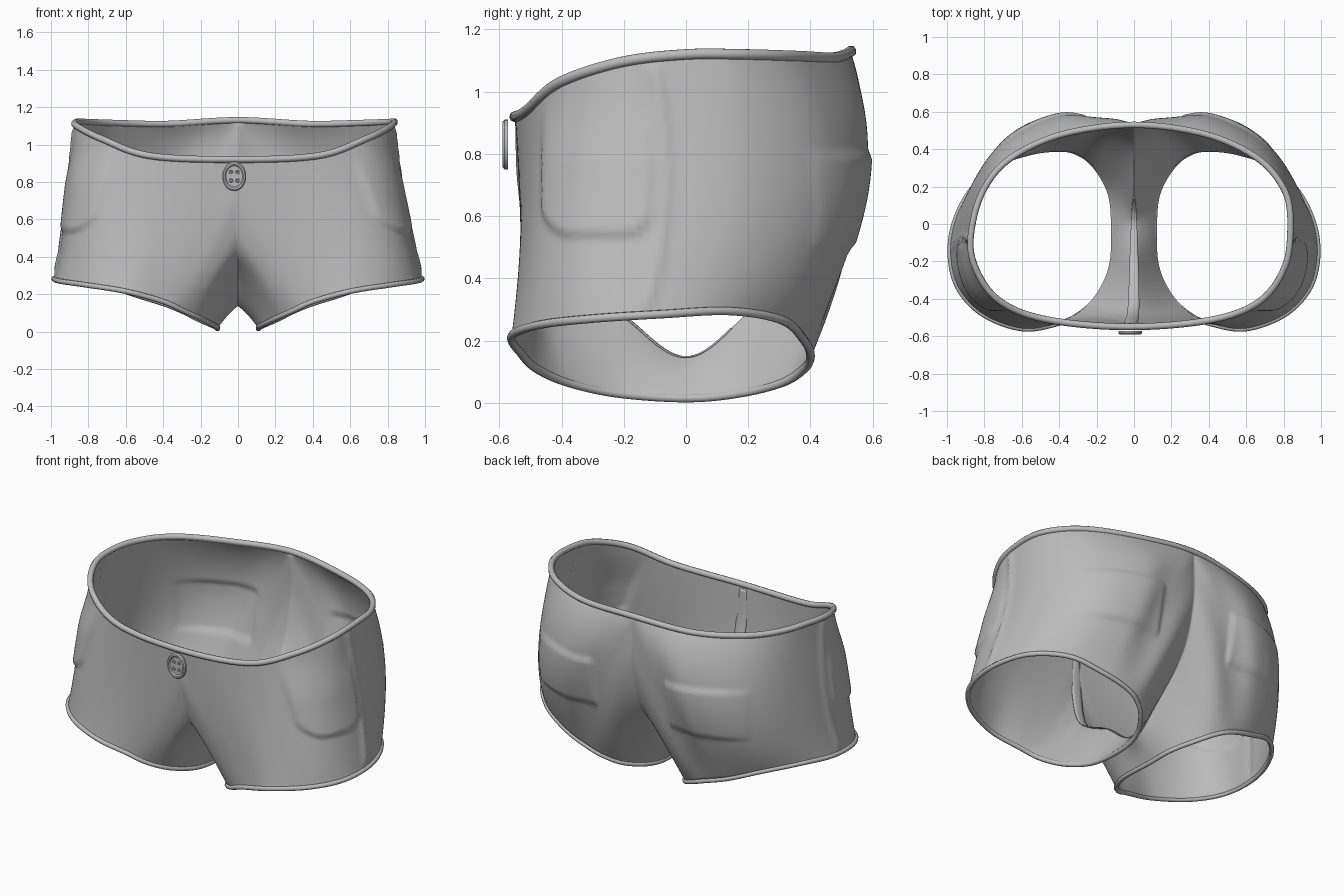
import bpy, bmesh, math
from mathutils import Vector as V

if "Cube" in bpy.data.objects:
    bpy.data.objects.remove(bpy.data.objects["Cube"])

grey = bpy.data.materials.new("grey cloth")
grey.diffuse_color = (0.5, 0.5, 0.5, 1)
grey.use_nodes = True
grey.node_tree.nodes["Principled BSDF"].inputs["Base Color"].default_value = grey.diffuse_color

# Columns running from waist or centre seam, over the panel, down to the leg hem
OUTER = [
    [(0, -.55, .92), (.24, -.53, .5), (.40, -.53, .16)],
    [(.45, -.51, .94), (.52, -.525, .57), (.6, -.56, .215)],
    [(.705, -.405, 1.03), (.75, -.455, .62), (.82, -.475, .25)],
    [(.835, -.21, 1.095), (.875, -.30, .67), (.955, -.31, .27)],
    [(.85, 0, 1.12), (.905, -.05, .68), (.98, -.08, .285)],
    [(.80, .19, 1.12), (.85, .225, .68), (.9, .14, .295)],
    [(.655, .355, 1.115), (.69, .45, .68), (.74, .31, .265)],
    [(.38, .48, 1.11), (.42, .575, .72), (.56, .38, .2)],
    [(0, .53, 1.13), (.22, .555, .72), (.4, .40, .15)]]
INNER = [
    OUTER[-1],
    [(0, .53, .82), (.16, .51, .48), (.3, .38, .11)],
    [(0, .44, .52), (.11, .39, .32), (.21, .31, .065)],
    [(0, .2, .275), (.06, .19, .16), (.13, .17, .03)],
    [(0, 0, .135), (.055, 0, .085), (.11, 0, .015)],
    [(0, -.22, .28), (.06, -.22, .16), (.12, -.22, .03)],
    [(0, -.455, .42), (.1, -.43, .27), (.19, -.38, .065)],
    [(0, -.535, .66), (.14, -.505, .38), (.29, -.48, .11)],
    OUTER[0]]
STEPS, ROWS = 12, 48


def col(c, v):
    """Point on a column at v, as a parabola through its three points."""
    a, b, d = map(V, c)
    return a * (1 - v) * (1 - 2 * v) + b * 4 * v * (1 - v) + d * v * (2 * v - 1)


def spline(p, first, last):
    pts = [first] + p + [last]
    out = []
    for i in range(1, len(pts) - 2):
        a, b, c, d = pts[i - 1:i + 3]
        for k in range(STEPS):
            t = k / STEPS
            out.append(.5 * (2 * b + (c - a) * t + (2 * a - 5 * b + 4 * c - d) * t * t
                             + (3 * b - a - 3 * c + d) * t ** 3))
    return out


def flip(p):
    return V((-p.x, p.y, p.z))


def loop(v):
    """Closed loop round one half of the garment at height fraction v."""
    o = [col(c, v) for c in OUTER]
    n = [col(c, v) for c in INNER]
    outer = spline(o, flip(o[1]).lerp(n[-2], v), flip(o[-2]).lerp(n[1], v))
    inner = spline(n, (2 * n[0] - n[1]).lerp(o[-2], v), (2 * n[-1] - n[-2]).lerp(o[1], v))
    return outer, inner


def step(a, b, x):
    t = min(1, max(0, (x - a) / (b - a)))
    return t * t * (3 - 2 * t)


def sway(p):
    """The upper front sits a little to one side."""
    return V((p.x - .022 * step(.3, .9, p.z) * step(.2, -.15, p.y), p.y, p.z))


def patch(u, w, cu, cw, hu, hw, r, soft=.025):
    """One inside a rounded rectangle, fading to zero outside."""
    du, dw = abs(u - cu) - hu + r, abs(w - cw) - hw + r
    d = math.hypot(max(du, 0), max(dw, 0)) + min(max(du, dw), 0) - r
    return 1 - step(-soft, 0, d)


def relief(p):
    h = 0
    if p.x > .6:   # side pocket, melting into the cloth at its top, and side seam
        h += .017 * patch(p.y, p.z, -.28, .80, .19, .275, .11) * (1 - step(.75, 1.0, p.z))
        ys = -.07 - .05 * ((p.z - .75) / .4) ** 2
        fade = step(.28, .34, p.z) * (1 - step(1.06, 1.11, p.z))
        h += .012 * fade * math.exp(-((p.y - ys) / .02) ** 2)
    if p.y > .15:  # back pocket, with a soft outer side
        h += .014 * patch(p.x, p.z, .49, .65, .25, .165, .03, .03) * (1 - .7 * step(.55, .74, p.x))
    return h


def finish(ob, angle=50):
    ob.data.materials.append(grey)
    bpy.ops.object.select_all(action='DESELECT')
    ob.select_set(True)
    bpy.context.view_layer.objects.active = ob
    if ob.type == 'MESH':
        bpy.ops.object.shade_smooth_by_angle(angle=math.radians(angle))
    return ob


def add_mesh(name, bm):
    me = bpy.data.meshes.new(name)
    bm.to_mesh(me)
    bm.free()
    ob = bpy.data.objects.new(name, me)
    bpy.context.collection.objects.link(ob)
    return ob


# Cloth shell: one half, then its mirror image
bm = bmesh.new()
grid = []
for r in range(ROWS + 1):
    o, i = loop(r / ROWS)
    grid.append([bm.verts.new(p) for p in o + i])
N = len(grid[0])
for r in range(ROWS):
    for c in range(N):
        d = (c + 1) % N
        bm.faces.new((grid[r][c], grid[r + 1][c], grid[r + 1][d], grid[r][d]))
bm.normal_update()
if grid[ROWS // 2][STEPS * 4].normal.x < 0:
    bmesh.ops.reverse_faces(bm, faces=bm.faces[:])
# Soften the panel joins, keeping waist, hem and centre seam
free = [v for row in grid[1:-1] for v in row]
for _ in range(4):
    bmesh.ops.smooth_vert(bm, verts=free, factor=.5, use_axis_x=True, use_axis_y=True, use_axis_z=True)
bm.normal_update()
for v, m in [(v, v.normal * relief(v.co)) for v in bm.verts]:
    v.co += m
for v in grid[0][STEPS * 8:] + [grid[0][0]]:
    v.co.x = 0
copy = bmesh.ops.duplicate(bm, geom=bm.verts[:] + bm.edges[:] + bm.faces[:])["geom"]
for g in copy:
    if isinstance(g, bmesh.types.BMVert):
        g.co.x *= -1
bmesh.ops.reverse_faces(bm, faces=[g for g in copy if isinstance(g, bmesh.types.BMFace)])
for v in bm.verts:
    v.co = sway(v.co)
bmesh.ops.remove_doubles(bm, verts=bm.verts[:], dist=.0005)
shell = add_mesh("shorts_cloth", bm)
m = shell.modifiers.new("Thickness", 'SOLIDIFY')
m.thickness = .012
finish(shell, 70)


# Rolled edges
def roll(name, pts, radius):
    cu = bpy.data.curves.new(name, 'CURVE')
    cu.dimensions = '3D'
    cu.bevel_depth = radius
    cu.bevel_resolution = 2
    s = cu.splines.new('POLY')
    s.points.add(len(pts) - 1)
    for q, p in zip(s.points, pts):
        q.co = (*sway(p), 1)
    s.use_cyclic_u = True
    ob = bpy.data.objects.new(name, cu)
    bpy.context.collection.objects.link(ob)
    return finish(ob)


waist = loop(0)[0] + [V(OUTER[-1][0])]
roll("waist_roll", waist + [flip(p) for p in waist[-2:0:-1]], .018)
hem = sum(loop(1), [])
roll("left_hem", hem, .014)
roll("right_hem", [flip(p) for p in hem], .014)

# Fly facing inside the front, running under to a point
bm = bmesh.new()
seam = [p for p in loop(0)[1] if p.y < .15 and p.z < .91][::-1]
rows = []
for k, p in enumerate(seam):
    f = k / (len(seam) - 1)
    w = .04 * math.sqrt(max(.02, 1 - f)) * min(1, .5 + 6 * f)
    rows.append([bm.verts.new(sway(V((x * w, p.y + .018 * (1 - step(.4, .8, f)) - abs(x) * .005,
                                      p.z + .003 + .012 * step(.3, .7, f)))))
                 for x in (-1, -.5, 0, .5, 1)])
for a, b in zip(rows, rows[1:]):
    for k in range(4):
        bm.faces.new((a[k], a[k + 1], b[k + 1], b[k]))
fly = add_mesh("fly_facing", bm)
fly.modifiers.new("Thickness", 'SOLIDIFY').thickness = .005
finish(fly)

# Button: turned dish with a raised rim, and four ringed holes
bm = bmesh.new()
profile = [(0, .002), (.044, .002), (.050, .008), (.058, .008), (.064, .001), (.064, -.010), (0, -.010)]
vs = [bm.verts.new((r, -h, 0)) for r, h in profile]
edges = [bm.edges.new(e) for e in zip(vs, vs[1:])]
bmesh.ops.spin(bm, geom=vs + edges, cent=(0, 0, 0), axis=(0, 1, 0), angle=2 * math.pi, steps=32)
bmesh.ops.remove_doubles(bm, verts=bm.verts[:], dist=1e-4)
bmesh.ops.recalc_face_normals(bm, faces=bm.faces[:])
button = add_mesh("button", bm)
button.location = (-.02, -.582, .83)
button.scale.z = 1.25
finish(button, 40)
for sx in (-1, 1):
    for sz in (-1, 1):
        bpy.ops.mesh.primitive_torus_add(major_radius=.008, minor_radius=.003, major_segments=16,
                                         minor_segments=6, rotation=(math.pi / 2, 0, 0),
                                         location=(-.02 + .018 * sx, -.584, .83 + .022 * sz))
        bpy.context.object.name = "button_hole"
        finish(bpy.context.object)
